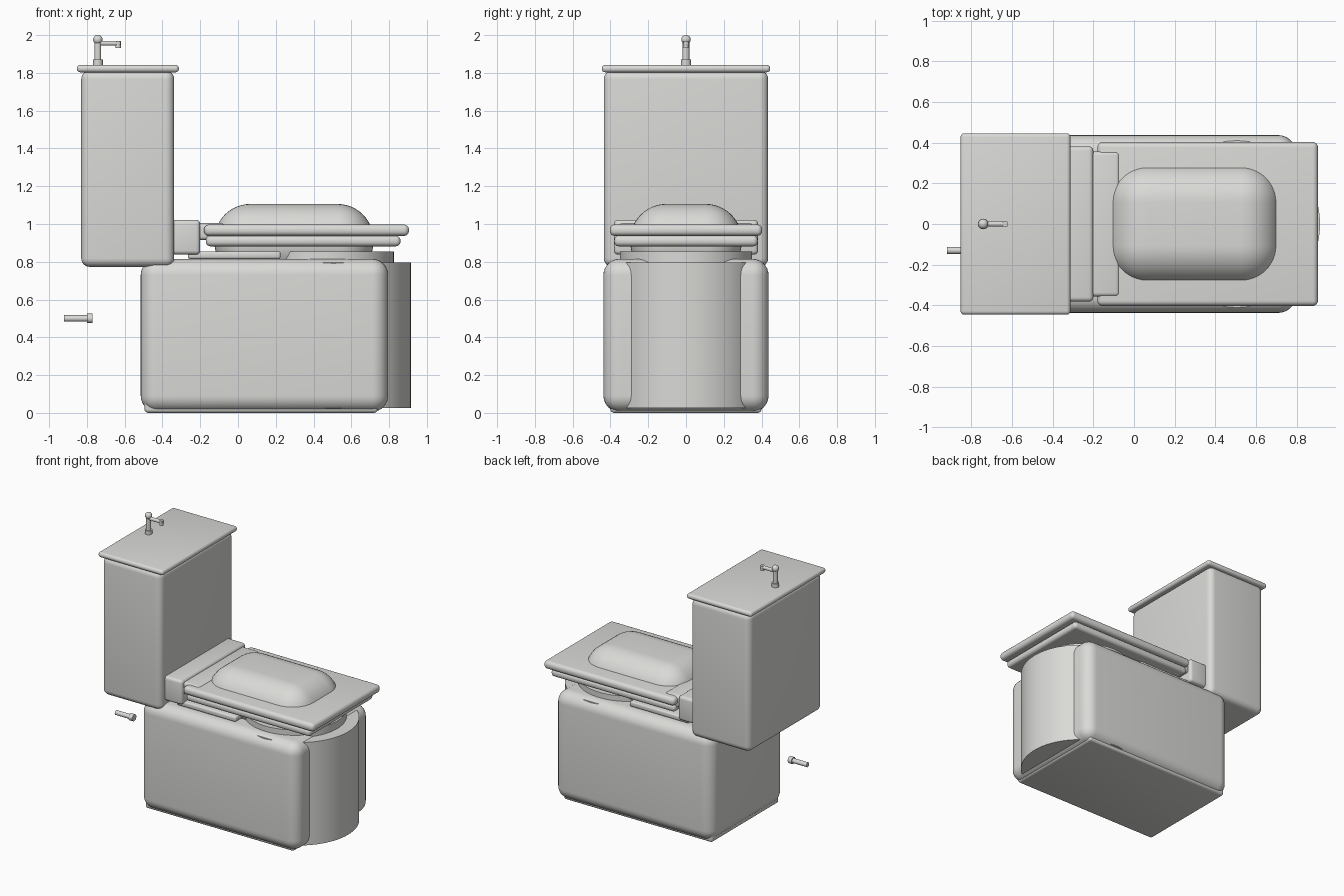
import bpy, bmesh, math
from mathutils import Vector, Matrix

if "Cube" in bpy.data.objects:
    bpy.data.objects.remove(bpy.data.objects["Cube"])

ceramic = bpy.data.materials.new("pale grey ceramic")
ceramic.diffuse_color = (0.7, 0.7, 0.68, 1)
ceramic.use_nodes = True
ceramic.node_tree.nodes["Principled BSDF"].inputs["Base Color"].default_value = ceramic.diffuse_color


def finish(name, bm):
    """Turn a bmesh into a smooth-shaded object in the one colour."""
    bmesh.ops.recalc_face_normals(bm, faces=bm.faces[:])
    me = bpy.data.meshes.new(name)
    bm.to_mesh(me)
    bm.free()
    me.materials.append(ceramic)
    ob = bpy.data.objects.new(name, me)
    bpy.context.collection.objects.link(ob)
    bpy.ops.object.select_all(action='DESELECT')
    ob.select_set(True)
    bpy.context.view_layer.objects.active = ob
    bpy.ops.object.shade_smooth_by_angle(angle=math.radians(35))
    return ob


def box(name, x, y, z, r, seg=6):
    """Rounded box from x, y and z ranges."""
    bm = bmesh.new()
    bmesh.ops.create_cube(bm, size=1)
    for v in bm.verts:
        for i, (a, b) in enumerate((x, y, z)):
            v.co[i] = a if v.co[i] < 0 else b
    bmesh.ops.bevel(bm, geom=bm.edges[:], offset=r, segments=seg,
                    profile=0.5, affect='EDGES')
    return finish(name, bm)


def rod(name, a, b, r, sides=32, r2=None):
    """Cylinder or cone from point a to point b."""
    a, b = Vector(a), Vector(b)
    d = b - a
    bm = bmesh.new()
    bmesh.ops.create_cone(bm, cap_ends=True, segments=sides, radius1=r,
                          radius2=r if r2 is None else r2, depth=d.length,
                          matrix=Matrix.Translation((a + b) / 2)
                          @ d.to_track_quat('Z', 'Y').to_matrix().to_4x4())
    return finish(name, bm)


def ball(name, c, r):
    bm = bmesh.new()
    bmesh.ops.create_uvsphere(bm, u_segments=24, v_segments=12, radius=r,
                              matrix=Matrix.Translation(c))
    return finish(name, bm)


# Pedestal: rounded block, foot and round front
box("pedestal", (-0.515, 0.795), (-0.437, 0.437), (0.006, 0.815), 0.085, 8)
box("foot", (-0.495, 0.74), (-0.40, 0.40), (0.0, 0.09), 0.02, 4)
rod("round_front", (0.505, 0, 0.025), (0.505, 0, 0.797), 0.41, 96)

# Bowl rim and seat support
rod("bowl_rim", (0.475, 0, 0.78), (0.475, 0, 0.855), 0.35, 96)
box("seat_support", (-0.265, 0.225), (-0.35, 0.35), (0.815, 0.855), 0.012, 3)

# Seat, lid and padded dome
box("seat", (-0.17, 0.86), (-0.38, 0.38), (0.882, 0.938), 0.024, 5)
box("lid", (-0.18, 0.905), (-0.403, 0.403), (0.937, 0.997), 0.026, 5)
box("lid_dome", (-0.125, 0.717), (-0.295, 0.295), (0.715, 1.106), 0.19, 12)

# Hinge blocks
box("hinge_block", (-0.36, -0.2), (-0.382, 0.382), (0.838, 1.022), 0.022, 4)
box("hinge_bar", (-0.22, -0.07), (-0.357, 0.357), (0.915, 1.004), 0.02, 4)

# Tank with cover
box("tank", (-0.83, -0.338), (-0.435, 0.435), (0.773, 1.812), 0.045, 6)
box("tank_cover", (-0.853, -0.313), (-0.446, 0.446), (1.803, 1.842), 0.018, 4)

# Tap on the cover
rod("tap_foot", (-0.742, 0, 1.835), (-0.742, 0, 1.87), 0.026)
rod("tap_post", (-0.742, 0, 1.86), (-0.742, 0, 1.98), 0.018)
ball("tap_knob", (-0.742, 0, 1.976), 0.025)
rod("tap_arm", (-0.742, 0, 1.957), (-0.622, 0, 1.957), 0.013)
rod("tap_spout", (-0.634, 0, 1.97), (-0.634, 0, 1.932), 0.014)

# Water inlet behind the pedestal
rod("inlet_pipe", (-0.92, -0.13, 0.5), (-0.79, -0.13, 0.5), 0.017)
rod("inlet_collar", (-0.80, -0.13, 0.5), (-0.77, -0.13, 0.5), 0.025)
